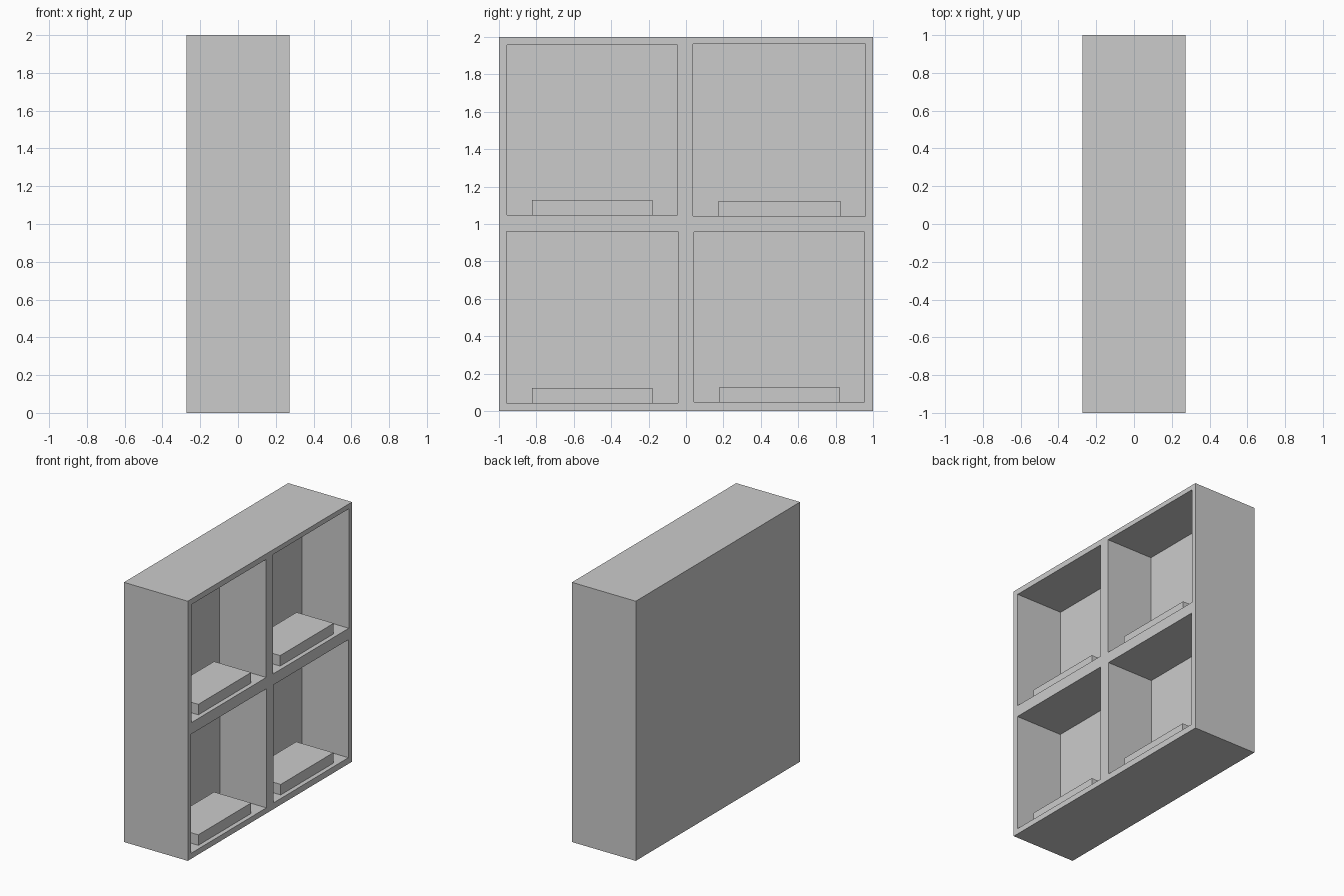
import bpy

if "Cube" in bpy.data.objects:
    bpy.data.objects.remove(bpy.data.objects["Cube"])

X_BACK, X_FRONT = -0.272, 0.272   # depth of the case
X_RECESS = -0.125                 # back wall inside each compartment


def box(name, x0, x1, y0, y1, z0, z1):
    bpy.ops.mesh.primitive_cube_add(
        size=1, location=((x0 + x1) / 2, (y0 + y1) / 2, (z0 + z1) / 2))
    ob = bpy.context.object
    ob.name = name
    ob.scale = (x1 - x0, y1 - y0, z1 - z0)
    bpy.ops.object.transform_apply(location=False, rotation=False, scale=True)
    return ob


# Solid case
case = box("shelf_case", X_BACK, X_FRONT, -1, 1, 0, 2)

# name: compartment (y0, y1, z0, z1), base slab (y0, y1)
cells = {
    "lower_left": ((-0.96, -0.043, 0.043, 0.96), (-0.823, -0.18)),
    "lower_right": ((0.043, 0.955, 0.048, 0.957), (0.18, 0.82)),
    "upper_left": ((-0.957, -0.045, 1.048, 1.957), (-0.823, -0.18)),
    "upper_right": ((0.038, 0.96, 1.043, 1.963), (0.173, 0.825)),
}

for name, ((y0, y1, z0, z1), (b0, b1)) in cells.items():
    # Carve the open compartment
    cutter = box(name + "_cutter", X_RECESS, X_FRONT + 0.1, y0, y1, z0, z1)
    cutter.hide_render = True
    mod = case.modifiers.new(name, 'BOOLEAN')
    mod.operation = 'DIFFERENCE'
    mod.solver = 'EXACT'
    mod.object = cutter
    bpy.context.view_layer.objects.active = case
    bpy.ops.object.modifier_apply(modifier=mod.name)
    bpy.data.objects.remove(cutter)
    # Low display slab on the compartment floor
    box(name + "_slab", -0.078, 0.238, b0, b1, z0, z0 + 0.081)
